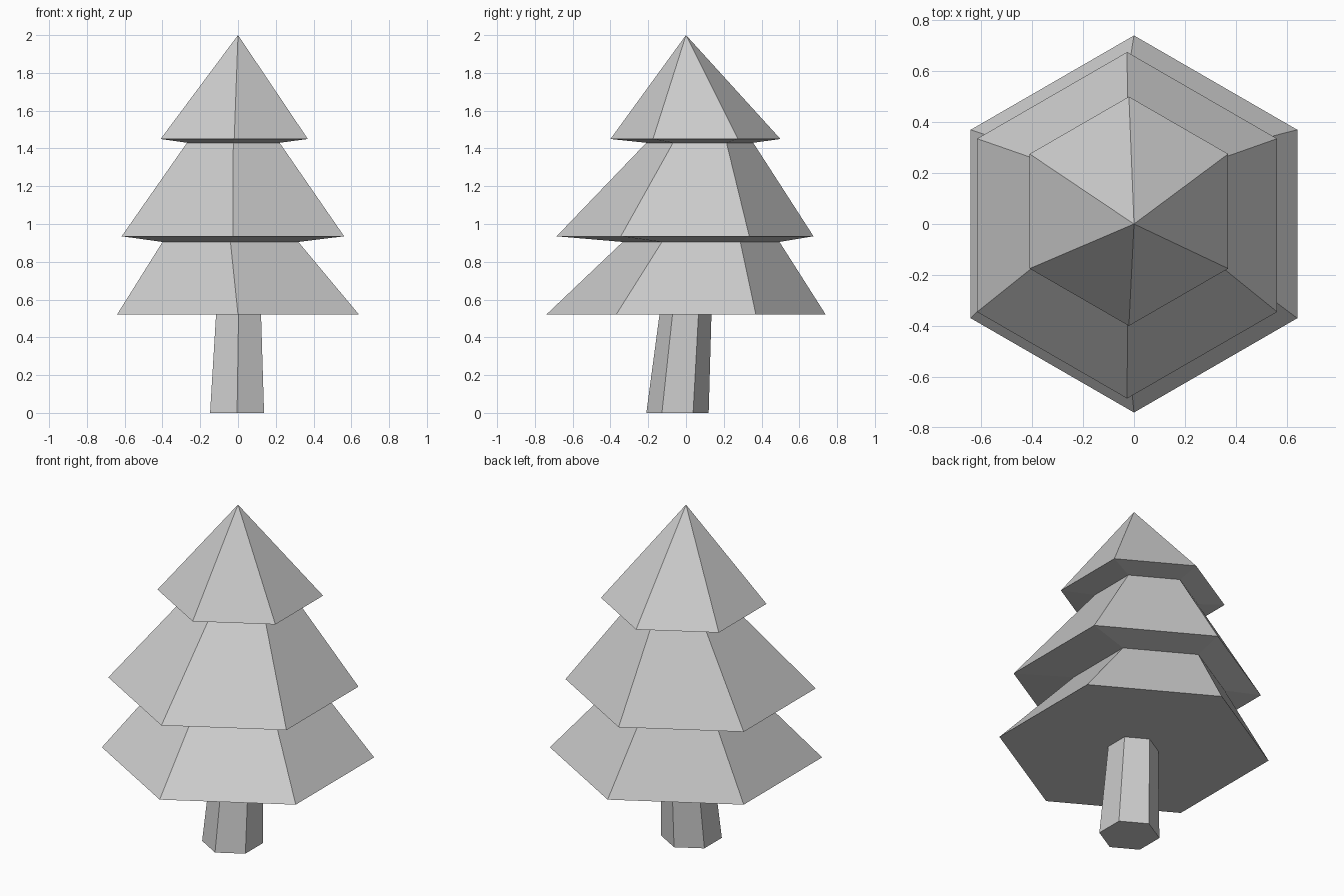
import bpy
import bmesh
from math import cos, sin, tau

cube = bpy.data.objects.get("Cube")
if cube:
    bpy.data.objects.remove(cube, do_unlink=True)

SIDES = 6

# One flat grey for the whole tree
grey = bpy.data.materials.new("light_grey")
grey.use_nodes = True
colour = (0.604, 0.604, 0.604, 1)
grey.diffuse_color = colour
grey.node_tree.nodes["Principled BSDF"].inputs["Base Color"].default_value = colour


def hexagon(bm, x, y, z, radius):
    """A ring of vertices with one corner pointing to the front."""
    return [bm.verts.new((x + radius * sin(tau * i / SIDES),
                          y - radius * cos(tau * i / SIDES), z))
            for i in range(SIDES)]


def loft(name, rings, apex=None):
    """Join hexagonal rings from bottom to top, closed by an apex or a cap."""
    bm = bmesh.new()
    loops = [hexagon(bm, *ring) for ring in rings]
    bm.faces.new(loops[0])
    for low, high in zip(loops, loops[1:]):
        for i in range(SIDES):
            j = (i + 1) % SIDES
            bm.faces.new((low[i], low[j], high[j], high[i]))
    if apex:
        tip = bm.verts.new(apex)
        for i in range(SIDES):
            bm.faces.new((loops[-1][i], loops[-1][(i + 1) % SIDES], tip))
    else:
        bm.faces.new(loops[-1])
    bmesh.ops.recalc_face_normals(bm, faces=bm.faces)
    mesh = bpy.data.meshes.new(name)
    bm.to_mesh(mesh)
    bm.free()
    mesh.materials.append(grey)
    obj = bpy.data.objects.new(name, mesh)
    bpy.context.collection.objects.link(obj)
    return obj


# Leaning trunk: x, y, z, radius
loft("trunk", [
    (-0.005, -0.045, 0, 0.165),
    (0.003, -0.002, 0.53, 0.137),
])

# Three uneven tiers of branches under one tip
loft("foliage", [
    (0, 0, 0.52, 0.74),
    (-0.04, 0.08, 0.905, 0.415),
    (-0.027, -0.005, 0.935, 0.68),
    (-0.025, 0.073, 1.43, 0.283),
    (-0.02, 0.05, 1.45, 0.45),
], apex=(0, 0, 2))
